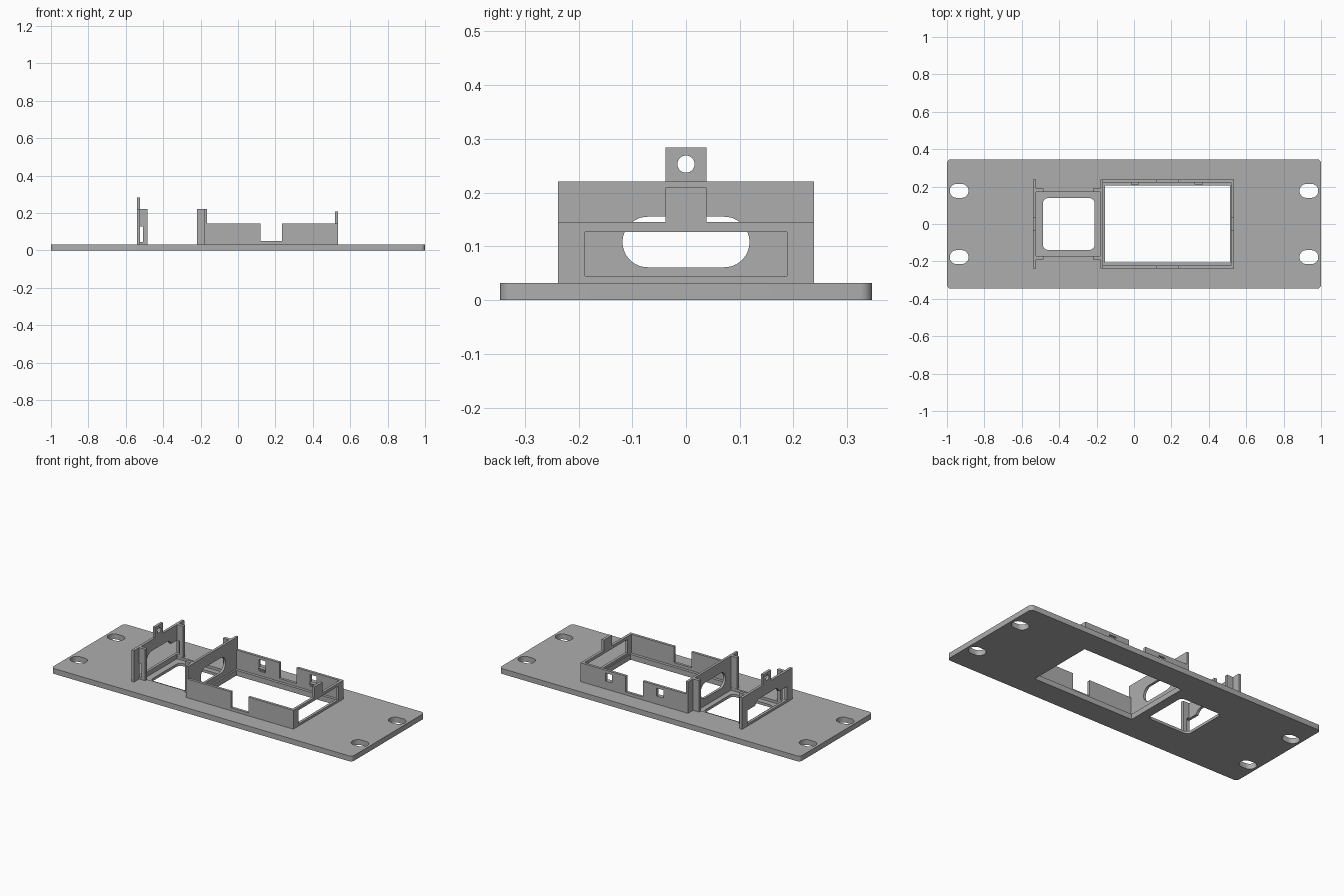
import bpy, bmesh, math
from mathutils import Matrix

cube = bpy.data.objects.get("Cube")
if cube:
    bpy.data.objects.remove(cube)

grey = bpy.data.materials.new("plain grey")
grey.use_nodes = True
colour = (0.42, 0.42, 0.42, 1)
grey.diffuse_color = colour
bsdf = next(n for n in grey.node_tree.nodes if n.type == 'BSDF_PRINCIPLED')
bsdf.inputs["Base Color"].default_value = colour


def prism(name, outline, low, high, axis='Z'):
    """Extrude a 2D outline along z, or along x with the outline in (y, z)."""
    bm = bmesh.new()
    face = bm.faces.new([bm.verts.new((u, v, low)) for u, v in outline])
    top = bmesh.ops.extrude_face_region(bm, geom=[face])['geom']
    bmesh.ops.translate(bm, vec=(0, 0, high - low),
                        verts=[g for g in top if isinstance(g, bmesh.types.BMVert)])
    if axis == 'X':
        bm.transform(Matrix(((0, 0, 1, 0), (1, 0, 0, 0), (0, 1, 0, 0), (0, 0, 0, 1))))
    bmesh.ops.recalc_face_normals(bm, faces=bm.faces)
    mesh = bpy.data.meshes.new(name)
    bm.to_mesh(mesh)
    bm.free()
    mesh.materials.append(grey)
    ob = bpy.data.objects.new(name, mesh)
    bpy.context.collection.objects.link(ob)
    return ob


def rounded(cx, cy, w, h, r, steps=8):
    """Rounded rectangle; r equal to half a side gives a slot or circle."""
    pts = []
    for k, (sx, sy) in enumerate(((1, 1), (-1, 1), (-1, -1), (1, -1))):
        for i in range(steps + 1):
            a = (k + i / steps) * math.pi / 2
            p = (cx + sx * (w / 2 - r) + r * math.cos(a),
                 cy + sy * (h / 2 - r) + r * math.sin(a))
            if not pts or math.dist(p, pts[-1]) > 1e-5:
                pts.append(p)
    if math.dist(pts[0], pts[-1]) < 1e-5:
        pts.pop()
    return pts


def box(name, x, y, z):
    return prism(name, [(x[0], y[0]), (x[1], y[0]), (x[1], y[1]), (x[0], y[1])], *z)


def cut(target, *cutters):
    bpy.context.view_layer.objects.active = target
    for c in cutters:
        mod = target.modifiers.new("cut", 'BOOLEAN')
        mod.operation = 'DIFFERENCE'
        mod.solver = 'EXACT'
        mod.object = c
        bpy.ops.object.modifier_apply(modifier=mod.name)
        bpy.data.objects.remove(c)


T = 0.032          # plate thickness
HALF = 0.238       # half depth of the upright walls
END = 0.535        # outer face of the large frame

# Base plate with mounting slots, two windows and a shallow pocket
plate = prism("base_plate", rounded(0, 0, 2, 0.692, 0.022), 0, T)
for sx in (-1, 1):
    for sy in (-1, 1):
        cut(plate, prism("slot", rounded(sx * 0.935, sy * 0.177, 0.1, 0.074, 0.036), -0.1, 0.1))
cut(plate,
    box("large_window", (-0.155, 0.513), (-0.205, 0.205), (-0.1, 0.1)),
    box("pocket", (-0.525, -0.18), (-0.17, 0.17), (0.016, 0.1)),
    prism("small_window", rounded(-0.349, 0, 0.276, 0.276, 0.026), -0.1, 0.1))

# Large open-ended frame with side notches and an end opening
frame = box("large_frame", (-0.165, END), (-HALF, HALF), (T, 0.145))
cut(frame,
    box("inside", (-0.3, 0.519), (-0.222, 0.222), (-0.1, 0.3)),
    box("side_notch", (0.12, 0.235), (-0.4, 0.4), (0.05, 0.3)),
    box("end_opening", (0.5, 0.6), (-0.188, 0.188), (0.045, 0.127)))

# Snap windows in the rear wall, each with a small wedge inside
for x in (0.006, 0.346):
    cut(frame, box("snap_window", (x - 0.022, x + 0.022), (0.2, 0.3), (0.08, 0.128)))
    prism("snap_wedge", [(0.222, 0.055), (0.222, 0.08), (0.212, 0.08)],
          x - 0.022, x + 0.022, 'X')


def cable_hole():
    return prism("cable_hole", rounded(0, 0.108, 0.236, 0.094, 0.0465, 12), -0.8, 0.3, 'X')


# Middle and outer upright walls
middle = box("middle_wall", (-0.18, -0.165), (-HALF, HALF), (T, 0.221))
cut(middle, cable_hole())
outer = box("outer_wall", (-0.54, -0.524), (-HALF, HALF), (T, 0.221))
cut(outer, cable_hole(),
    box("wall_opening", (-0.6, -0.5), (-0.188, 0.188), (0.045, 0.127)))

# Guide flanges standing beside the small window
for s in (-1, 1):
    ys = sorted((s * 0.171, s * 0.19))
    box("middle_flange", (-0.22, -0.18), ys, (T, 0.221))
    flange = box("outer_flange", (-0.524, -0.484), ys, (T, 0.221))
    cut(flange, box("flange_gap", (-0.6, -0.509), (-0.3, 0.3), (0.045, 0.127)))

# Screw tabs on top of the outer wall and the frame end
for name, x, z, top in (("outer_tab", (-0.54, -0.524), 0.221, 0.284),
                        ("frame_tab", (0.519, END), 0.145, 0.209)):
    tab = box(name, x, (-0.038, 0.038), (z, top))
    cut(tab, prism("screw_hole", rounded(0, top - 0.031, 0.032, 0.032, 0.016),
                   x[0] - 0.1, x[1] + 0.1, 'X'))

# Smooth the rounded edges while keeping flat faces crisp
for ob in bpy.context.view_layer.objects:
    ob.select_set(ob.type == 'MESH')
bpy.ops.object.shade_smooth_by_angle(angle=math.radians(30))
